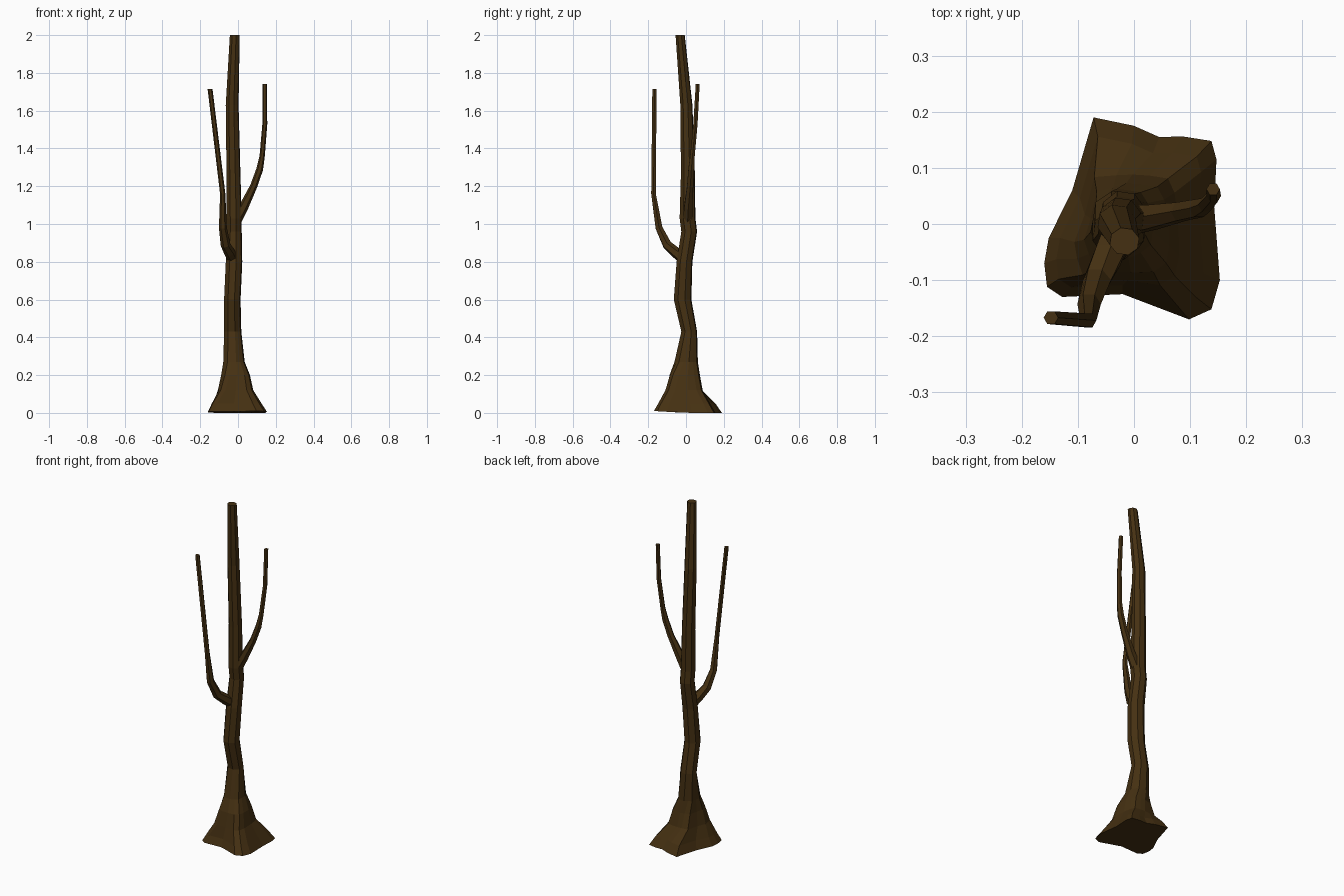
import bpy, bmesh, math
from mathutils import Vector

if "Cube" in bpy.data.objects:
    bpy.data.objects.remove(bpy.data.objects["Cube"])

bark = bpy.data.materials.new("dark brown bark")
bark.diffuse_color = (0.06, 0.03, 0.006, 1)
bark.use_nodes = True
bark.node_tree.nodes["Principled BSDF"].inputs["Base Color"].default_value = bark.diffuse_color


def loft(name, rings):
    """Skin a list of closed rings and cap both ends."""
    bm = bmesh.new()
    rows = [[bm.verts.new(p) for p in ring] for ring in rings]
    n = len(rows[0])
    for a, b in zip(rows, rows[1:]):
        for i in range(n):
            j = (i + 1) % n
            bm.faces.new((a[i], a[j], b[j], b[i]))
    bm.faces.new(rows[0][::-1])
    bm.faces.new(rows[-1])
    bmesh.ops.recalc_face_normals(bm, faces=bm.faces)
    mesh = bpy.data.meshes.new(name)
    bm.to_mesh(mesh)
    bm.free()
    mesh.materials.append(bark)
    obj = bpy.data.objects.new(name, mesh)
    bpy.context.collection.objects.link(obj)
    return obj


# Trunk: root outline on the ground blends into an octagonal stem
roots = [(.143, .03), (.147, .115), (.138, .148), (.087, .156), (.045, .155), (0, .175),
         (-.072, .19), (-.11, .06), (-.152, -.025), (-.16, -.07), (-.155, -.112),
         (-.128, -.13), (-.02, -.125), (.098, -.17), (.138, -.152), (.153, -.10)]
# z, centre x, centre y, radius x, radius y, root blend, root scale
levels = [(0.01, 0, 0, .1, .1, 1, 1),
          (0.05, -.004, -.004, .1, .1, 1, .84),
          (0.12, -.012, -.012, .088, .1, .6, .66),
          (0.20, -.012, -.01, .075, .085, .4, .55),
          (0.27, -.021, 0, .058, .065, .15, .4),
          (0.43, -.028, .017, .047, .043, 0, 0),
          (0.60, -.03, -.018, .045, .048, 0, 0),
          (0.80, -.021, -.008, .045, .043, 0, 0),
          (0.96, -.02, .017, .041, .043, 0, 0),
          (1.03, -.02, .008, .041, .043, 0, 0),
          (1.27, -.024, .01, .038, .038, 0, 0),
          (1.63, -.031, .002, .035, .033, 0, 0),
          (2.00, -.017, -.031, .027, .025, 0, 0)]
rings = []
for z, cx, cy, rx, ry, w, s in levels:
    ring = []
    for i, (px, py) in enumerate(roots):
        a = math.tau * i / 16 + 0.25
        k = 1 if i % 2 == 0 else math.cos(math.pi / 8)
        x = w * s * px + (1 - w) * rx * k * math.cos(a)
        y = w * s * py + (1 - w) * ry * k * math.sin(a)
        lift = 0.01 * max(0, -py / .17) if z < .02 else 0
        ring.append((cx + x, cy + y, z - (0.01 if z < .02 else 0) + lift))
    rings.append(ring)
loft("trunk", rings)


# Branches: tapered six-sided tubes following a path
def branch(name, path):
    pts = [Vector(p[:3]) for p in path]
    rings = []
    for i, p in enumerate(pts):
        d = (pts[min(i + 1, len(pts) - 1)] - pts[max(i - 1, 0)]).normalized()
        if i == len(pts) - 1:
            d = Vector((0, 0, 1))
        u = Vector((0, 1, 0)).cross(d).normalized()
        v = d.cross(u)
        r = path[i][3]
        rings.append([p + r * (math.cos(t) * u + math.sin(t) * v)
                      for t in (math.tau * k / 6 for k in range(6))])
    loft(name, rings)


branch("left_branch", [(-.025, -.005, .81, .03), (-.045, -.055, .85, .029),
                       (-.066, -.1, .89, .026), (-.08, -.143, .98, .021),
                       (-.081, -.172, 1.16, .014), (-.148, -.167, 1.715, .013)])
branch("right_branch", [(-.01, .008, 1.02, .03), (.03, .012, 1.09, .025),
                        (.083, .022, 1.2, .019), (.115, .028, 1.29, .018),
                        (.128, .034, 1.36, .014), (.142, .05, 1.53, .013),
                        (.141, .062, 1.74, .012)])
